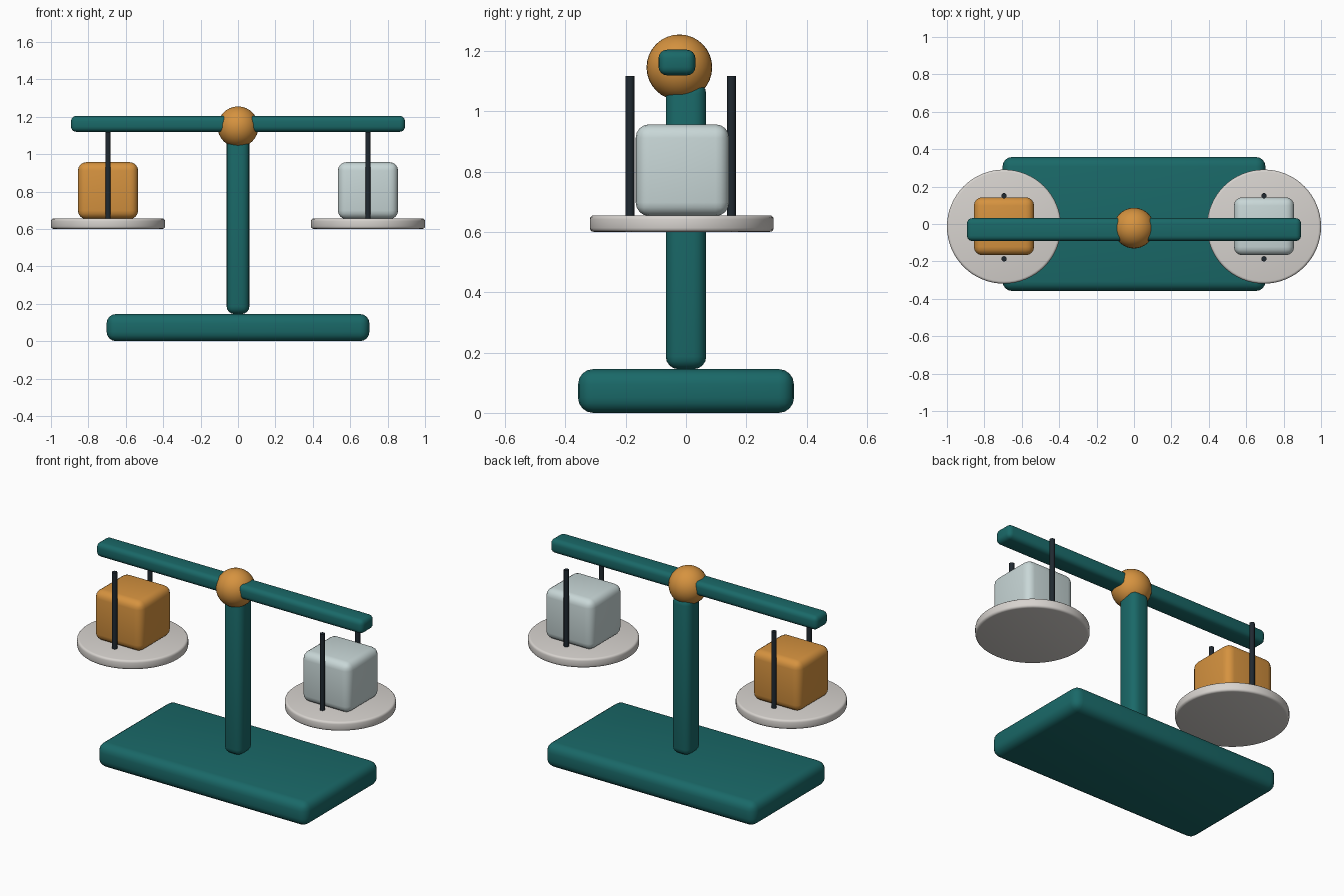
import bpy
import math

if "Cube" in bpy.data.objects:
    bpy.data.objects.remove(bpy.data.objects["Cube"])


def material(name, rgb):
    mat = bpy.data.materials.new(name)
    mat.diffuse_color = (*rgb, 1)
    mat.use_nodes = True
    mat.node_tree.nodes["Principled BSDF"].inputs["Base Color"].default_value = mat.diffuse_color
    return mat


TEAL = material("teal", (0.010, 0.140, 0.138))
ORANGE = material("orange", (0.67, 0.29, 0.05))
PALE = material("pale_blue", (0.58, 0.68, 0.68))
PAN = material("warm_grey", (0.68, 0.65, 0.62))
DARK = material("dark_metal", (0.014, 0.022, 0.030))


def finish(name, mat, bevel=0, segments=4):
    obj = bpy.context.object
    obj.name = name
    obj.data.materials.append(mat)
    if bevel:
        mod = obj.modifiers.new("rounding", "BEVEL")
        mod.width = bevel
        mod.segments = segments
        mod.limit_method = "ANGLE"
        mod.angle_limit = math.radians(50)
        bpy.ops.object.modifier_apply(modifier=mod.name)
    bpy.ops.object.shade_smooth_by_angle(angle=math.radians(35))
    return obj


def box(name, loc, size, bevel, mat):
    bpy.ops.mesh.primitive_cube_add(size=1, location=loc)
    bpy.context.object.scale = size
    bpy.ops.object.transform_apply(location=False, rotation=False, scale=True)
    return finish(name, mat, bevel)


def cylinder(name, loc, radius, height, sides, mat, bevel=0):
    bpy.ops.mesh.primitive_cylinder_add(vertices=sides, radius=radius, depth=height, location=loc)
    return finish(name, mat, bevel, 3)


# Stand
box("base", (0, 0, 0.0725), (1.405, 0.716, 0.145), 0.05, TEAL)
box("post", (0, 0, 0.6225), (0.122, 0.134, 0.955), 0.042, TEAL)

# Balance beam with its pivot ball
box("beam", (0, -0.03, 1.162), (1.786, 0.122, 0.085), 0.028, TEAL)
bpy.ops.mesh.primitive_uv_sphere_add(segments=32, ring_count=16, radius=0.109, location=(0, -0.022, 1.146))
finish("pivot_ball", ORANGE)

# Pan, two hanger rods and a weight on each side
for side, sign, weight_mat in (("left", -1, ORANGE), ("right", 1, PALE)):
    x = 0.695 * sign
    cylinder(side + "_pan", (x, -0.014, 0.628), 0.305, 0.055, 64, PAN, 0.013)
    for end, y in (("front", -0.186), ("back", 0.151)):
        cylinder(f"{side}_{end}_rod", (x, y, 0.88), 0.0145, 0.475, 12, DARK)
    box(side + "_weight", (x, -0.012, 0.805), (0.322, 0.31, 0.304), 0.045, weight_mat)
